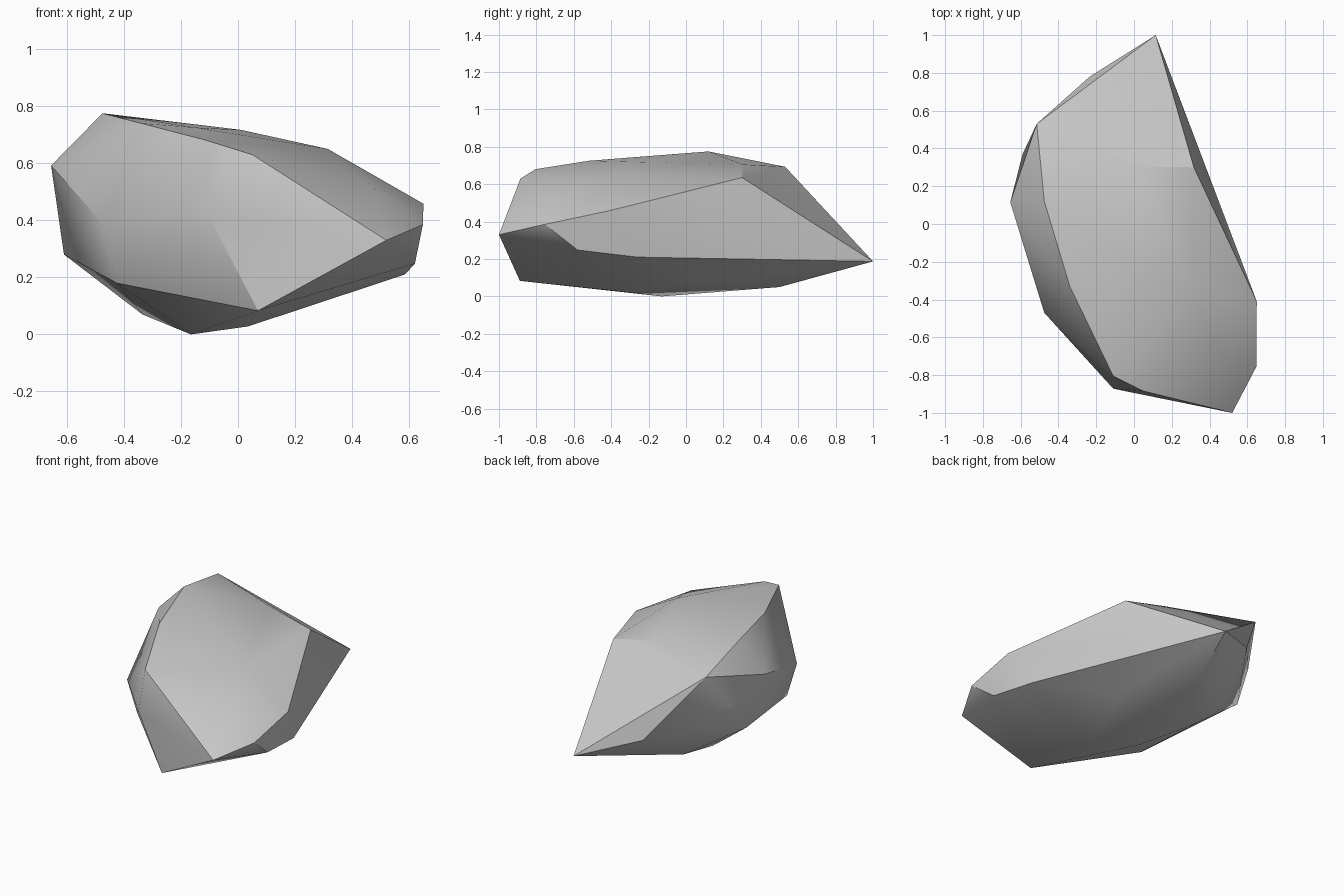
import bpy, bmesh, math

if "Cube" in bpy.data.objects:
    bpy.data.objects.remove(bpy.data.objects["Cube"])

# Corner points of the boulder, grouped by height band
crown = [(-.475, .12, .775), (-.34, -.33, .74), (-.15, -.52, .725), (.01, -.21, .717),
         (.02, .305, .705), (-.515, .53, .693), (-.11, -.805, .68), (.315, -.36, .65),
         (.317, .30, .635), (.05, -.885, .63)]
girdle = [(-.655, .115, .592), (-.59, .37, .46), (.48, -.745, .51), (.65, -.41, .458),
          (-.11, -.872, .43), (-.475, -.47, .39), (.648, -.755, .385), (.52, -1.0, .33),
          (-.235, .78, .30), (-.61, .245, .28), (.62, -.58, .248), (.585, -.26, .21),
          (.115, 1.0, .187)]
base = [(-.425, -.44, .18), (-.3, .45, .10), (.22, .12, .09), (.07, -.888, .083),
        (-.335, .2, .07), (-.04, .5, .05), (.035, -.37, .028), (-.165, -.13, 0)]

# Boulder: convex hull wrapped round the corner points
bm = bmesh.new()
for p in crown + girdle + base:
    bm.verts.new(p)
hull = bmesh.ops.convex_hull(bm, input=bm.verts)
loose = [v for v in bm.verts if not v.link_faces]
bmesh.ops.delete(bm, geom=loose, context='VERTS')
bmesh.ops.recalc_face_normals(bm, faces=bm.faces)

mesh = bpy.data.meshes.new("boulder")
bm.to_mesh(mesh)
bm.free()
boulder = bpy.data.objects.new("boulder", mesh)
bpy.context.collection.objects.link(boulder)

# Soft shading over shallow facets, crisp main ridges
bpy.context.view_layer.objects.active = boulder
boulder.select_set(True)
bpy.ops.object.shade_smooth_by_angle(angle=math.radians(30))
